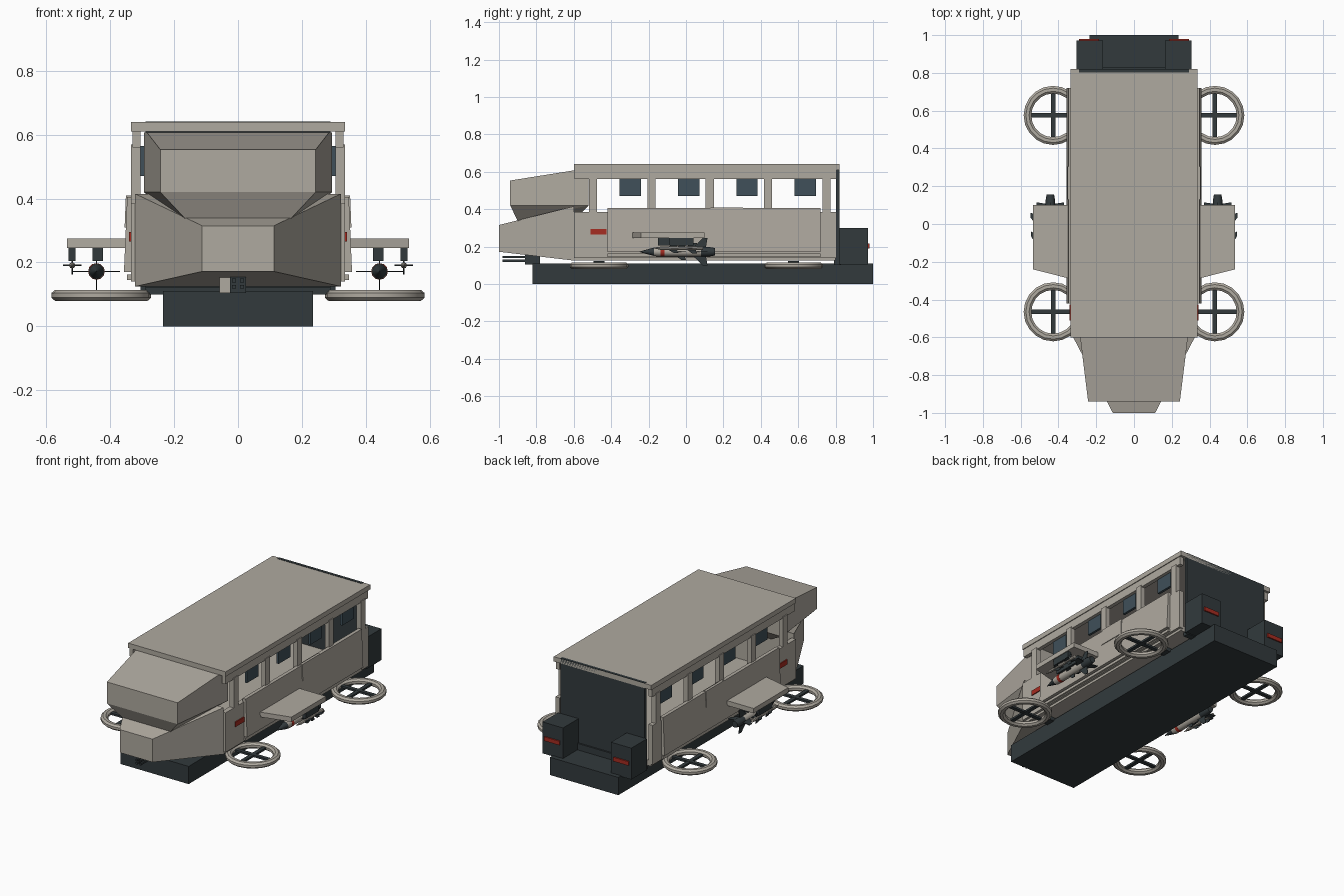
import bpy, bmesh, math
from mathutils import Vector

if "Cube" in bpy.data.objects:
    bpy.data.objects.remove(bpy.data.objects["Cube"])


def mat(name, rgb):
    m = bpy.data.materials.new(name)
    m.diffuse_color = (*rgb, 1)
    m.use_nodes = True
    m.node_tree.nodes["Principled BSDF"].inputs["Base Color"].default_value = m.diffuse_color
    return m


HULL = mat("warm_grey", (0.43, 0.40, 0.35))
DARK = mat("charcoal", (0.032, 0.042, 0.046))
BLUE = mat("slate_glass", (0.05, 0.08, 0.10))
RED = mat("signal_red", (0.38, 0.025, 0.015))


def finish(name, bm, m, mirror, smooth=False):
    bmesh.ops.recalc_face_normals(bm, faces=bm.faces)
    me = bpy.data.meshes.new(name)
    bm.to_mesh(me)
    bm.free()
    ob = bpy.data.objects.new(name, me)
    bpy.context.collection.objects.link(ob)
    me.materials.append(m)
    if mirror:
        ob.modifiers.new("mirror", 'MIRROR').use_mirror_merge = False
    if smooth:
        bpy.context.view_layer.objects.active = ob
        bpy.ops.object.select_all(action='DESELECT')
        ob.select_set(True)
        bpy.ops.object.shade_smooth_by_angle(angle=math.radians(35))
    return ob


def solid(name, pts, m=HULL, mirror=False):
    """Convex flat-faced solid around the given points."""
    bm = bmesh.new()
    for p in pts:
        bm.verts.new(p)
    bmesh.ops.convex_hull(bm, input=bm.verts)
    bmesh.ops.dissolve_limit(bm, angle_limit=0.01, verts=bm.verts, edges=bm.edges)
    return finish(name, bm, m, mirror)


def box(name, x, y, z, m=HULL, mirror=False):
    return solid(name, [(a, b, c) for a in x for b in y for c in z], m, mirror)


def section(y, hw, z0, z1, hw_low=None):
    """Symmetric cross-section corners at a given y."""
    low = hw if hw_low is None else hw_low
    return [(-low, y, z0), (low, y, z0), (hw, y, z1), (-hw, y, z1)]


def lathe(name, prof, centre, axis, m, n=12, closed=False):
    """Turn (radius, offset) points about an axis; mirrored to both sides."""
    bm = bmesh.new()
    c = Vector(centre)
    rings = []
    for r, t in prof:
        ring = []
        for i in range(n):
            a = 2 * math.pi * i / n
            u, v = r * math.cos(a), r * math.sin(a)
            ring.append(bm.verts.new(c + Vector((u, t, v) if axis == 'y' else (u, v, t))))
        rings.append(ring)
    pairs = list(zip(rings, rings[1:]))
    if closed:
        pairs.append((rings[-1], rings[0]))
    else:
        bm.faces.new(rings[0])
        bm.faces.new(rings[-1])
    for a, b in pairs:
        for i in range(n):
            j = (i + 1) % n
            bm.faces.new((a[i], a[j], b[j], b[i]))
    return finish(name, bm, m, True, True)


# Chassis and underside
box("base_skid", (-.235, .235), (-.82, 1.0), (0, .11), DARK)
box("rear_deck", (-.29, .29), (.79, .83), (.1, .15), DARK)
for y in (-.465, .575):
    box("rotor_strut", (-.29, .29), (y - .03, y + .03), (.1, .122), DARK)

# Cabin: floor, walls, window pillars, roof
box("cabin_floor", (-.32, .32), (-.6, .8), (.125, .16))
box("side_wall", (.305, .335), (-.6, .805), (.14, .385), HULL, True)
solid("side_panel", [(x, y, z) for y in (-.42, .72)
                     for x, z in ((.33, .17), (.357, .17), (.347, .405), (.325, .405))], HULL, True)
solid("door_panel", [(x, y, z) for y in (.13, .305)
                     for x, z in ((.34, .31), (.355, .31), (.351, .41), (.335, .41))], HULL, True)
box("sill_strip", (.33, .347), (-.42, .72), (.145, .162), HULL, True)
for i in range(5):
    y = -.497 + i * .312
    box("window_pillar", (.305, .335), (y - .022, y + .022), (.38, .57), HULL, True)
for i in range(4):
    y = -.298 + i * .312
    box("window_pane", (.295, .31), (y - .057, y + .057), (.47, .565), BLUE, True)
box("roof_rail", (.305, .33), (-.595, .805), (.56, .615), HULL, True)
box("roof", (-.335, .335), (-.6, .82), (.61, .64))
box("side_light", (.33, .341), (-.51, -.425), (.265, .295), RED, True)

# Nose and canopy
solid("nose", section(-1.0, .112, .172, .315) + section(-.6, .322, .125, .415))
solid("canopy", section(-.94, .243, .42, .553) + section(-.6, .285, .42, .607)
      + section(-.52, .295, .42, .607) + section(-.90, .165, .337, .42)
      + section(-.6, .165, .34, .42))

# Chin gun
box("gun_mount", (-.025, .025), (-.86, -.78), (.105, .155), DARK)
box("gun_housing", (-.058, -.025), (-.84, -.78), (.105, .155))
for x in (-.012, .012):
    for z in (.124, .144):
        box("gun_barrel", (x - .006, x + .006), (-.98, -.84), (z - .006, z + .006), DARK)

# Rear door and engine boxes
box("rear_door", (-.29, .29), (.802, .82), (.12, .642), DARK)
box("engine_box", (.165, .305), (.82, .972), (.105, .3), DARK, True)
box("tail_light", (.185, .29), (.965, .98), (.19, .215), RED, True)

# Four rotor rings with cross arms
for y in (-.465, .575):
    prof = [(.136 + .022 * math.cos(k * math.pi / 4 + math.pi / 8),
             .019 * math.sin(k * math.pi / 4 + math.pi / 8)) for k in range(8)]
    lathe("rotor_ring", prof, (.428, y, .097), 'z', HULL, 20, True)
    box("rotor_arm_across", (.30, .556), (y - .012, y + .012), (.092, .104), DARK, True)
    box("rotor_arm_along", (.416, .44), (y - .13, y + .13), (.091, .103), DARK, True)

# Stub wings
solid("stub_wing", [(x, y, z) for z in (.245, .275)
                    for x, y in ((.33, .1), (.535, .1), (.535, -.24), (.33, -.292))], HULL, True)


def fins(name, cx, cz, y0, y1, span, r):
    """Four swept fins in a cross."""
    for dx, dz in ((1, 0), (-1, 0), (0, 1), (0, -1)):
        pts = []
        for d, y in ((r * .5, y0), (r * .5, y1), (span, y1 + .01), (span, y1 - .015)):
            for t in (-.002, .002):
                pts.append((cx + dx * d + dz * t, y, cz + dz * d + dx * t))
        solid(name, pts, DARK, True)


# Large missile
box("large_pylon", (.423, .455), (-.15, .04), (.205, .248), DARK, True)
big = (.443, 0, .172)
lathe("missile_body", [(.023, -.17), (.025, -.15), (.025, .09)], big, 'y', HULL)
lathe("missile_nose", [(.001, -.25), (.012, -.21), (.0225, -.17)], big, 'y', DARK)
lathe("missile_band", [(.0262, -.135), (.0262, -.115)], big, 'y', RED)
lathe("missile_tail", [(.0255, .08), (.025, .125), (.02, .155)], big, 'y', DARK)
fins("missile_tail_fin", big[0], big[2], .03, .105, .073, .025)
fins("missile_mid_fin", big[0], big[2], -.06, -.01, .045, .025)

# Small missile
box("small_pylon", (.508, .53), (-.09, .04), (.205, .248), DARK, True)
small = (.519, 0, .191)
lathe("small_missile", [(.001, -.17), (.01, -.13), (.01, .09)], small, 'y', HULL, 8)
fins("small_tail_fin", small[0], small[2], .0, .05, .029, .01)
fins("small_front_fin", small[0], small[2], -.1, -.05, .026, .01)
